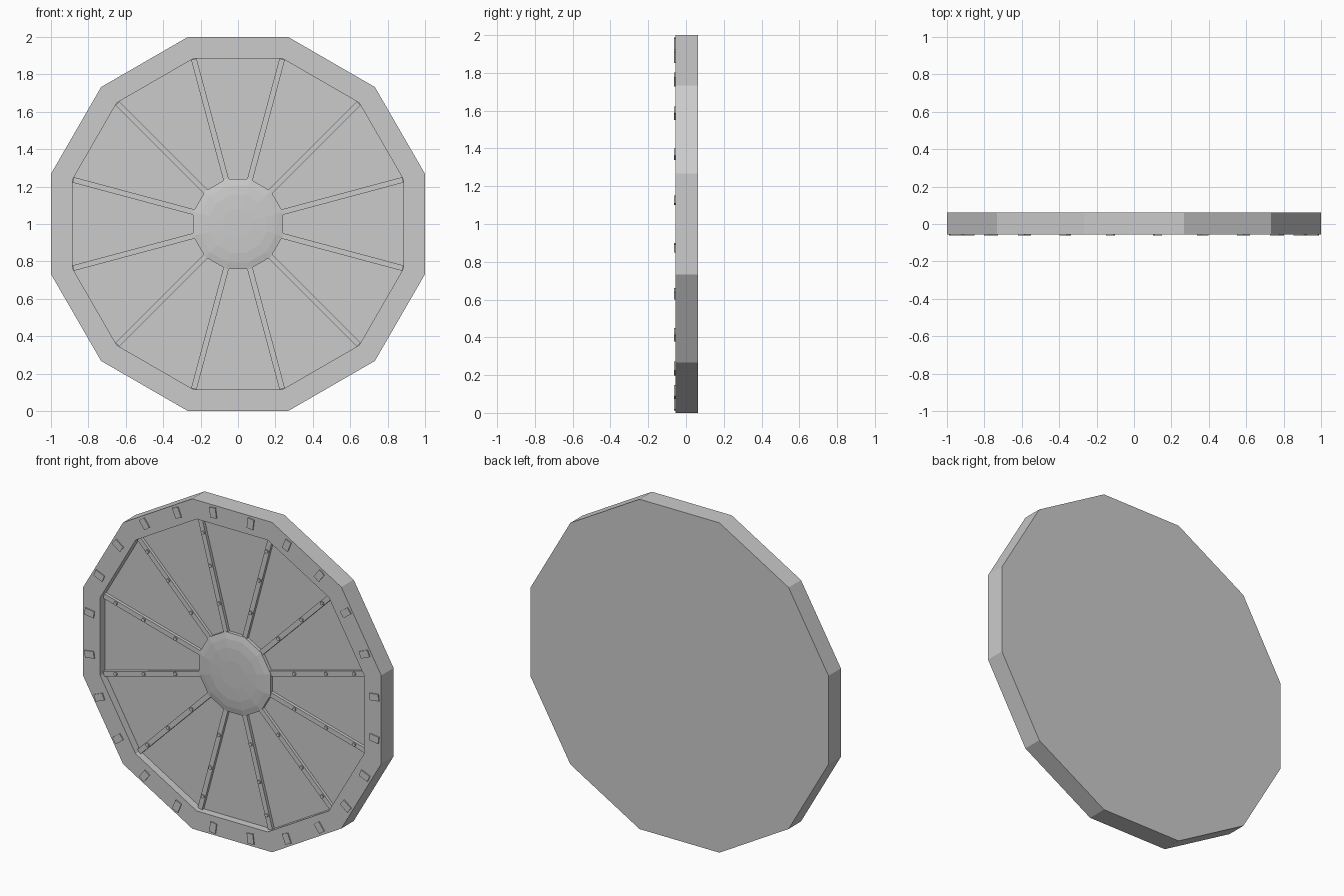
import bpy, bmesh, math
from mathutils import Matrix, Vector

if "Cube" in bpy.data.objects:
    bpy.data.objects.remove(bpy.data.objects["Cube"])

grey = bpy.data.materials.new("stone_grey")
grey.diffuse_color = (0.6, 0.6, 0.6, 1)
grey.use_nodes = True
grey.node_tree.nodes["Principled BSDF"].inputs["Base Color"].default_value = grey.diffuse_color
SIDES = 12
CZ = 1.0
FRONT, FLOOR, SPOKE_TOP = -0.056, -0.010, -0.028


def finish(bm, name):
    bmesh.ops.recalc_face_normals(bm, faces=bm.faces)
    me = bpy.data.meshes.new(name)
    bm.to_mesh(me)
    bm.free()
    ob = bpy.data.objects.new(name, me)
    me.materials.append(grey)
    bpy.context.collection.objects.link(ob)
    return ob


def loft(name, profile):
    """Closed twelve-sided solid through (apothem, y) rings."""
    bm = bmesh.new()
    rings = []
    for ap, y in profile:
        r = ap / math.cos(math.pi / SIDES)
        angles = [math.radians(15) + 2 * math.pi * i / SIDES for i in range(SIDES)]
        rings.append([bm.verts.new((r * math.cos(a), y, CZ + r * math.sin(a))) for a in angles])
    for a, b in zip(rings, rings[1:]):
        for i in range(SIDES):
            j = (i + 1) % SIDES
            bm.faces.new((a[i], a[j], b[j], b[i]))
    bm.faces.new(rings[0])
    bm.faces.new(rings[-1])
    return finish(bm, name)


def radial(angle):
    """Rotate local +x to point outward at this angle around the hub."""
    return Matrix.Translation((0, 0, CZ)) @ Matrix.Rotation(-angle, 4, 'Y')


def add_box(bm, angle, r0, r1, width, y0, y1):
    m = radial(angle) @ Matrix.Translation(((r0 + r1) / 2, (y0 + y1) / 2, 0))
    m = m @ Matrix.Diagonal((r1 - r0, y1 - y0, width, 1))
    bmesh.ops.create_cube(bm, size=1, matrix=m)


# Disc with raised rim and recessed front
loft("rimmed_disc", [(1.0, 0.0625), (1.0, FRONT), (0.885, FRONT), (0.885, FLOOR)])

# Shallow domed hub
hub = loft("domed_hub", [(0.24, FLOOR), (0.24, -0.030), (0.205, -0.038),
                         (0.155, -0.044), (0.08, -0.047)])

# Spokes running to the rim corners, with three rivets each
spokes, rivets = bmesh.new(), bmesh.new()
for i in range(SIDES):
    a = math.radians(15 + 30 * i)
    add_box(spokes, a, 0.2, 0.912, 0.03, FLOOR + 0.001, SPOKE_TOP)
    for r in (0.413, 0.633, 0.828):
        m = radial(a) @ Matrix.Translation((r, SPOKE_TOP - 0.002, 0))
        m = m @ Matrix.Rotation(math.pi / 2, 4, 'X')
        bmesh.ops.create_cone(rivets, cap_ends=True, segments=8, radius1=0.011,
                              radius2=0.011, depth=0.012, matrix=m)
finish(spokes, "spokes")
finish(rivets, "spoke_rivets")

# Small studs around the rim
studs = bmesh.new()
for i in range(24):
    add_box(studs, math.radians(7.5 + 15 * i), 0.932, 0.994, 0.041, -0.0625, FRONT + 0.004)
finish(studs, "rim_studs")
